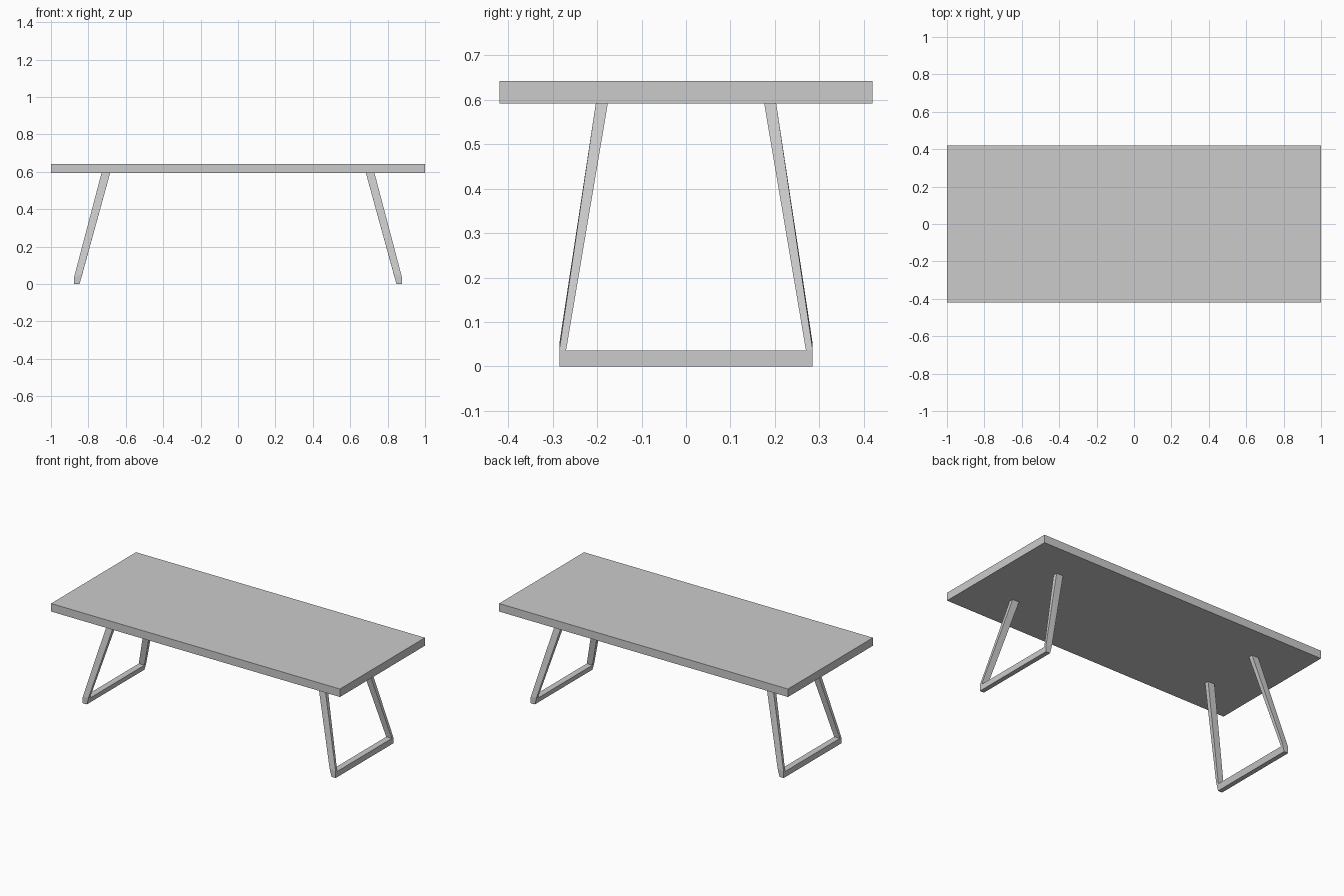
import bpy, bmesh

if "Cube" in bpy.data.objects:
    bpy.data.objects.remove(bpy.data.objects["Cube"])

TOP_Z, THICK = 0.592, 0.05


def hull(bm, points):
    """Add a convex solid spanning the given corner points."""
    verts = [bm.verts.new(p) for p in points]
    bmesh.ops.convex_hull(bm, input=verts)


def finish(bm, name):
    bmesh.ops.dissolve_limit(bm, angle_limit=0.001, verts=bm.verts, edges=bm.edges)
    bmesh.ops.recalc_face_normals(bm, faces=bm.faces)
    mesh = bpy.data.meshes.new(name)
    bm.to_mesh(mesh)
    bm.free()
    obj = bpy.data.objects.new(name, mesh)
    bpy.context.collection.objects.link(obj)
    return obj


# Tabletop slab
bm = bmesh.new()
hull(bm, [(x, y, z) for x in (-1, 1) for y in (-0.42, 0.42)
          for z in (TOP_Z, TOP_Z + THICK)])
finish(bm, "tabletop")

# Splayed leg frames, one at each end
for side, name in ((-1, "left_leg_frame"), (1, "right_leg_frame")):
    bm = bmesh.new()
    # floor bar
    bar = [(0.847, 0), (0.876, 0), (0.876, 0.036), (0.837, 0.036)]
    hull(bm, [(side * x, y, z) for x, z in bar for y in (-0.285, 0.285)])
    # two tapering uprights
    for s in (-1, 1):
        upright = [(x, y, TOP_Z) for x in (0.684, 0.73) for y in (0.176, 0.203)]
        upright += [(0.837, 0.27, 0.036), (0.876, 0.27, 0.036),
                    (0.833, 0.285, 0.052), (0.876, 0.285, 0.038),
                    (0.847, 0.285, 0), (0.876, 0.285, 0)]
        hull(bm, [(side * x, s * y, z) for x, y, z in upright])
    finish(bm, name)
